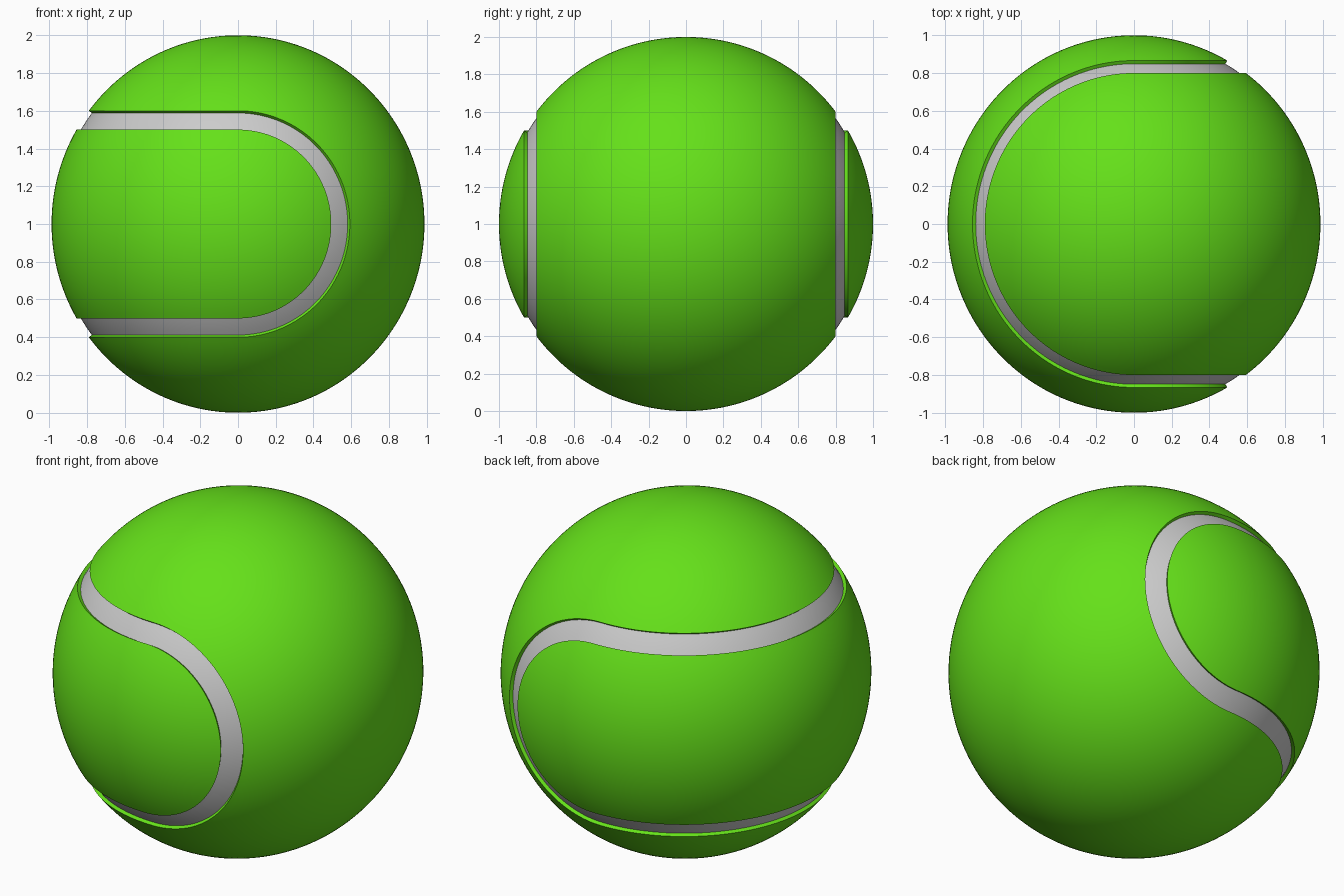
import bpy, bmesh, math
from mathutils import Vector

if "Cube" in bpy.data.objects:
    bpy.data.objects.remove(bpy.data.objects["Cube"])

STEPS = 96            # divisions of each half turn
DEPTH = 0.98          # seam floor radius
A0 = 30.0             # seam edge angles on the profile circle
A1 = math.degrees(math.asin(0.6))
X_SCALE = 0.988       # the ball is very slightly flattened along x


def arc(radius, start, end, n):
    """Profile points (y, z) on a circle in the x = 0 plane."""
    angles = [math.radians(start + (end - start) * i / n) for i in range(n + 1)]
    return [(radius * math.cos(a), radius * math.sin(a)) for a in angles]


def spin_part(name, profile, material=None):
    """Left half turns the profile about z, right half turns it about y."""
    bm = bmesh.new()
    for sign in (1, -1):
        for left in (True, False):
            rows = []
            for i in range(STEPS + 1):
                t = math.pi * i / STEPS
                s, c = math.sin(t), math.cos(t)
                if left:
                    row = [(-y * s, y * c, z * sign) for y, z in profile]
                else:
                    row = [(z * s, y * sign, z * c) for y, z in profile]
                rows.append([bm.verts.new((x * X_SCALE, y, z + 1)) for x, y, z in row])
            for r0, r1 in zip(rows, rows[1:]):
                for j in range(len(profile) - 1):
                    bm.faces.new((r0[j], r0[j + 1], r1[j + 1], r1[j]))
    bmesh.ops.remove_doubles(bm, verts=bm.verts[:], dist=1e-5)
    bmesh.ops.recalc_face_normals(bm, faces=bm.faces[:])
    centre = Vector((0, 0, 1))
    if sum(f.normal.dot(f.calc_center_median() - centre) for f in bm.faces) < 0:
        bmesh.ops.reverse_faces(bm, faces=bm.faces[:])
    mesh = bpy.data.meshes.new(name)
    bm.to_mesh(mesh)
    bm.free()
    obj = bpy.data.objects.new(name, mesh)
    bpy.context.collection.objects.link(obj)
    if material:
        mesh.materials.append(material)
    bpy.ops.object.select_all(action='DESELECT')
    obj.select_set(True)
    bpy.context.view_layer.objects.active = obj
    bpy.ops.object.shade_smooth_by_angle(angle=math.radians(30))
    return obj


felt = bpy.data.materials.new("green_felt")
felt.diffuse_color = (0.13, 0.75, 0.01, 1)
felt.use_nodes = True
felt.node_tree.nodes["Principled BSDF"].inputs["Base Color"].default_value = felt.diffuse_color

# Left felt panel, with its wall down into the groove
spin_part("left_felt_panel", arc(1, 0, A0, 16) + arc(DEPTH, A0, A0, 1)[:1], felt)
# Right felt panel, with its wall down into the groove
spin_part("right_felt_panel", arc(DEPTH, A1, A1, 1)[:1] + arc(1, A1, 90, 28), felt)
# Recessed seam band
spin_part("seam", arc(DEPTH, A0, A1, 4))
